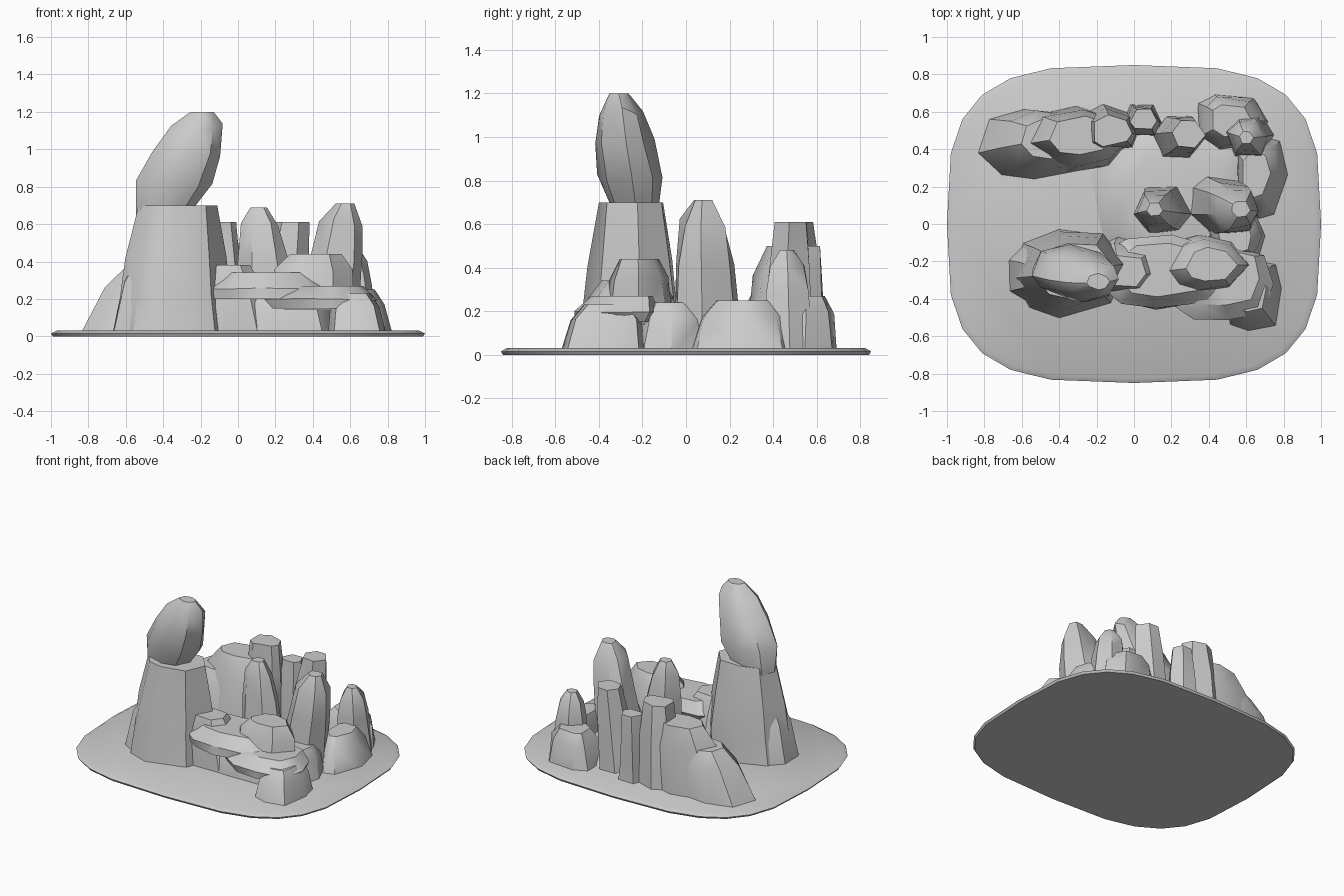
import bpy, bmesh, math, random

random.seed(7)

cube = bpy.data.objects.get("Cube")
if cube:
    bpy.data.objects.remove(cube, do_unlink=True)

stone = bpy.data.materials.new("light_grey_stone")
stone.use_nodes = True
stone.diffuse_color = (0.6, 0.6, 0.6, 1)
stone.node_tree.nodes["Principled BSDF"].inputs["Base Color"].default_value = (0.6, 0.6, 0.6, 1)

# Outline profiles: (share of the height, share of the width)
SLAB = [(0, 0.9), (0.4, 1), (1, 0.7)]
BLOCK = [(0, 1.1), (0.7, 0.9), (1, 0.6)]
SPIRE = [(0, 1.1), (0.6, 0.9), (0.85, 0.7), (1, 0.3)]
TRUNK = [(0, 1.1), (0.3, 1), (0.6, 0.9), (1, 0.7)]
HEAD = [(0, 0.7), (0.3, 1), (0.6, 0.9), (0.85, 0.7), (1, 0.3)]
SHEET = [(0, 0.99), (0.5, 1), (1, 0.97)]


def rounded(value, power):
    """Push a sine or cosine outwards to make an outline boxier."""
    return math.copysign(abs(value) ** power, value)


def skin(name, loops):
    """Join stacked loops of points into one closed, capped solid."""
    bm = bmesh.new()
    rings = [[bm.verts.new(point) for point in loop] for loop in loops]
    for low, high in zip(rings, rings[1:]):
        for i in range(len(low)):
            bm.faces.new((low[i - 1], low[i], high[i], high[i - 1]))
    bm.faces.new(rings[0])
    bm.faces.new(rings[-1])
    bmesh.ops.triangulate(bm, faces=bm.faces[:])
    bmesh.ops.recalc_face_normals(bm, faces=bm.faces[:])
    mesh = bpy.data.meshes.new(name)
    bm.to_mesh(mesh)
    bm.free()
    mesh.materials.append(stone)
    obj = bpy.data.objects.new(name, mesh)
    bpy.context.collection.objects.link(obj)
    bpy.ops.object.select_all(action='DESELECT')
    obj.select_set(True)
    bpy.context.view_layer.objects.active = obj
    bpy.ops.object.shade_smooth_by_angle(angle=math.radians(40))


def rock(name, foot, tip, size, profile, lift=0, sides=7, rough=0.07, power=0.9):
    """Craggy solid leaning from foot to tip; size is width, depth, height."""
    width, depth, height = size
    offsets = [random.uniform(-rough, rough) * math.pi for _ in range(sides)]
    loops = []
    for share, scale in profile:
        cx = foot[0] + (tip[0] - foot[0]) * share
        cy = foot[1] + (tip[1] - foot[1]) * share
        loop = []
        for i, offset in enumerate(offsets):
            angle = i * math.tau / sides + offset
            radius = scale / 2 * (1 + random.uniform(-rough, rough))
            wobble = random.uniform(-rough, rough) * height / 2 if 0 < share < 1 else 0
            loop.append((cx + width * radius * rounded(math.cos(angle), power),
                         cy + depth * radius * rounded(math.sin(angle), power),
                         lift + height * share + wobble))
        loops.append(loop)
    skin(name, loops)


# Thin ground sheet with rounded corners
rock("ground_base", foot=(0, 0), tip=(0, 0), size=(2, 1.7, 0.03), profile=SHEET,
     sides=24, rough=0, power=0.6)

# Low floor inside the rock ring
rock("inner_floor", foot=(0.25, 0.15), tip=(0.25, 0.15), size=(0.9, 0.9, 0.12),
     profile=BLOCK, sides=10)

# Tall pillar: broad trunk, splayed foot and leaning head
rock("pillar_trunk", foot=(-0.35, -0.25), tip=(-0.32, -0.25), size=(0.57, 0.44, 0.7),
     profile=TRUNK, sides=8)
rock("pillar_foot", foot=(-0.5, -0.27), tip=(-0.45, -0.27), size=(0.35, 0.35, 0.4),
     profile=BLOCK)
rock("pillar_head", foot=(-0.4, -0.23), tip=(-0.19, -0.31), size=(0.4, 0.29, 0.55),
     profile=HEAD, lift=0.65, sides=8)

# Front ridge: recessed wall, overhanging ledge, end block and boulders
rock("ridge_wall", foot=(0.2, -0.22), tip=(0.2, -0.22), size=(0.7, 0.3, 0.25),
     profile=BLOCK, power=0.7)
rock("ledge_near_pillar", foot=(0.15, -0.27), tip=(0.15, -0.25), size=(0.7, 0.4, 0.14),
     profile=SLAB, lift=0.2, sides=9, power=0.7)
rock("ledge_near_end", foot=(0.45, -0.32), tip=(0.45, -0.28), size=(0.6, 0.44, 0.12),
     profile=SLAB, lift=0.15, sides=9, power=0.7)
rock("ridge_end_block", foot=(0.64, -0.38), tip=(0.62, -0.36), size=(0.29, 0.36, 0.23),
     profile=BLOCK, sides=8, rough=0.03, power=0.6)
rock("ridge_shoulder", foot=(0, -0.22), tip=(-0.05, -0.25), size=(0.4, 0.3, 0.38),
     profile=BLOCK)
rock("ridge_boulder", foot=(0.37, -0.22), tip=(0.41, -0.22), size=(0.46, 0.3, 0.3),
     profile=BLOCK, lift=0.14, sides=8)

# Long wedge of rock behind the pillar, rising towards the middle
rock("back_wedge_low", foot=(-0.55, 0.42), tip=(-0.45, 0.45), size=(0.54, 0.36, 0.37),
     profile=BLOCK, sides=8)
rock("back_wedge_high", foot=(-0.35, 0.45), tip=(-0.28, 0.47), size=(0.55, 0.34, 0.5),
     profile=BLOCK, sides=8)

# Spires standing round the inner floor
rock("middle_spire", foot=(0.16, 0.08), tip=(0.11, 0.08), size=(0.29, 0.26, 0.69),
     profile=SPIRE, sides=6)
rock("right_spire", foot=(0.45, 0.1), tip=(0.57, 0.08), size=(0.33, 0.31, 0.71),
     profile=SPIRE)
rock("back_left_spire", foot=(-0.14, 0.5), tip=(-0.12, 0.5), size=(0.3, 0.25, 0.61),
     profile=TRUNK)
rock("back_middle_spire", foot=(0.04, 0.55), tip=(0.05, 0.56), size=(0.2, 0.18, 0.5),
     profile=TRUNK, sides=6)
rock("back_right_spire", foot=(0.23, 0.46), tip=(0.29, 0.48), size=(0.26, 0.23, 0.61),
     profile=TRUNK, sides=6)
rock("corner_spire", foot=(0.62, 0.47), tip=(0.6, 0.46), size=(0.25, 0.24, 0.48),
     profile=SPIRE, sides=6)

# Low blocks closing the right and back of the ring
rock("corner_block", foot=(0.52, 0.54), tip=(0.52, 0.55), size=(0.38, 0.3, 0.27),
     profile=BLOCK)
rock("side_block", foot=(0.68, 0.26), tip=(0.65, 0.27), size=(0.27, 0.43, 0.25),
     profile=BLOCK)
rock("link_block", foot=(0.54, -0.06), tip=(0.54, -0.06), size=(0.3, 0.33, 0.24),
     profile=BLOCK)
